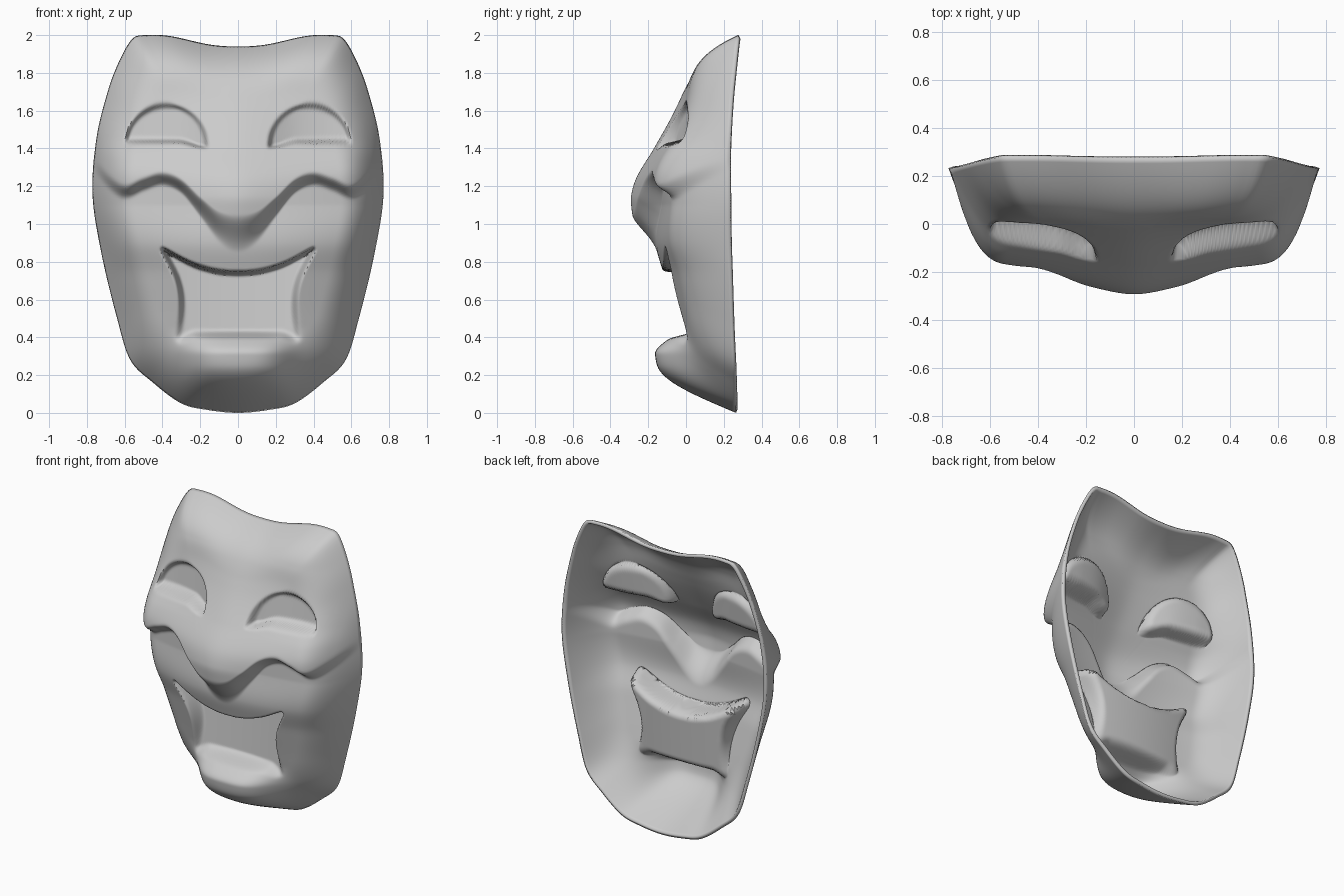
import bpy, bmesh, math
from mathutils import Vector

cube = bpy.data.objects.get("Cube")
if cube:
    bpy.data.objects.remove(cube, do_unlink=True)


def curve(points, p):
    """Smooth curve through (position, value) points, clamped at both ends."""
    if p <= points[0][0]:
        return points[0][1]
    if p >= points[-1][0]:
        return points[-1][1]
    i = next(k for k in range(len(points) - 1) if p < points[k + 1][0])

    def slope(k):
        a, b = points[max(k - 1, 0)], points[min(k + 1, len(points) - 1)]
        return (b[1] - a[1]) / (b[0] - a[0])
    (x0, y0), (x1, y1) = points[i], points[i + 1]
    h = x1 - x0
    u = (p - x0) / h
    s = u * u * (3 - 2 * u)
    return (y0 + (y1 - y0) * s + h * slope(i) * u * (1 - u) ** 2
            - h * slope(i + 1) * u * u * (1 - u))


def step(a, b, p):
    u = min(max((p - a) / (b - a), 0), 1)
    return u * u * (3 - 2 * u)


def mix(a, b, f):
    return a + (b - a) * f


# Half outline of the mask, from chin to brow
OUTLINE = [(0, 0), (.16, .015), (.3, .05), (.45, .16), (.57, .28), (.64, .5),
           (.72, .83), (.77, 1.15), (.75, 1.45), (.69, 1.7), (.63, 1.86),
           (.56, 1.98), (.49, 2), (.36, 1.995), (.15, 1.95), (0, 1.94)]
CENTER = Vector((0, 1))

# Depth profiles by height
RIM = [(0, .265), (.5, .245), (1.2, .232), (1.6, .24), (2, .278)]
NOSE = [(.9, -.26), (1.08, -.288), (1.15, -.29), (1.25, -.26), (1.4, -.17),
        (1.6, -.06), (1.75, 0), (2, .02)]
CHEEK = [(1.1, -.14), (1.25, -.15), (1.35, -.115), (1.46, -.04), (1.6, .015), (1.8, .04)]
JAW = [(0, .02), (.35, -.02), (.5, -.055), (.74, -.12), (.9, -.16), (1.1, -.14)]

# Height of the cheek fold and mouth and eye edges, by distance from the middle
FOLD = [(-.1, .985), (0, .95), (.1, .985), (.2, 1.09), (.3, 1.2), (.4, 1.24),
        (.5, 1.21), (.6, 1.17), (.68, 1.22), (.78, 1.34)]
LIP_TOP = [(-.12, .75), (0, .74), (.12, .75), (.25, .79), (.4, .87)]
LIP_SIDE = [(.36, .34), (.45, .315), (.6, .305), (.72, .33), (.86, .4)]
EYE_BACK = [(.15, -.06), (.3, 0), (.45, .03), (.6, .04)]


def depth(x, z, t):
    x = abs(x)
    soft = math.sqrt(x * x + .008) - .09
    # Brow, nose and cheeks
    upper = mix(curve(NOSE, z), curve(CHEEK, z), min(soft / .53, 1.15))
    # Upper lip and jaw
    lower = curve(JAW, z) + mix(.35, .2, step(.7, 1.1, z)) * x * x
    chin = math.exp(-(x / .27) ** 4) * step(.46, .31, z) * step(-.1, .25, z)
    lower -= .15 * chin
    # Fold under the nose and cheeks
    fold = curve(FOLD, x)
    wide = mix(.1, .04, step(0, .3, x))
    y = mix(lower, upper, step(fold - wide, fold + wide, z))
    # Rounded outer wall
    wall = max(t - .7, 0) / .3
    y = mix(curve(RIM, z), y, 1 - wall ** 2.6)
    # Eye pockets with a flat lower shelf
    arch = math.hypot((x - .38) / .215, (z - 1.42) / .21)
    eye = step(1.04, .93, arch) * step(0, .014, z - 1.43 + .03 * step(.32, .18, x))
    y = mix(y, max(y, curve(EYE_BACK, x) + .12 * (z - 1.52)), eye)
    # Mouth pocket, slightly bowed
    top, side = curve(LIP_TOP, x), curve(LIP_SIDE, z)
    mouth = (step(.01, -.01, z - top) * step(.015, -.025, x - side)
             * step(.39, .44, z + .03 * step(.22, .32, x)))
    return mix(y, max(y, .045 + .07 * (z - .4) - .25 * x * x), mouth)


def smooth_outline(count):
    pts = [Vector(p) for p in OUTLINE]
    pts += [Vector((-p.x, p.y)) for p in pts[-2:0:-1]]
    n, fine = len(pts), []
    for i in range(n):
        a, b, c, d = (pts[(i + k) % n] for k in (-1, 0, 1, 2))
        for k in range(40):
            u = k / 40
            fine.append(.5 * (2 * b + (c - a) * u + (2 * a - 5 * b + 4 * c - d) * u * u
                              + (3 * b - a - 3 * c + d) * u ** 3))
    # Even spacing by angle about the centre
    fine.sort(key=lambda p: math.atan2(p.y - CENTER.y, p.x))
    ang = [math.atan2(p.y - CENTER.y, p.x) for p in fine]
    out, j = [], 0
    for i in range(count):
        a = -math.pi + math.tau * (i + .5) / count
        while j < len(ang) - 1 and ang[j] < a:
            j += 1
        k = max(j - 1, 0)
        f = (a - ang[k]) / (ang[j] - ang[k]) if ang[j] > ang[k] else 0
        out.append(fine[k].lerp(fine[j], min(max(f, 0), 1)))
    return out


# Mask face, built as rings from the middle to the rim
SEGMENTS, RINGS = 320, 110
outline = smooth_outline(SEGMENTS)
bm = bmesh.new()
middle = bm.verts.new((0, depth(0, CENTER.y, 0), CENTER.y))
last = None
for r in range(1, RINGS + 1):
    t = r / RINGS
    ring = []
    for edge in outline:
        p = CENTER.lerp(edge, t)
        ring.append(bm.verts.new((p.x, depth(p.x, p.y, t), p.y)))
    for i in range(SEGMENTS):
        j = (i + 1) % SEGMENTS
        if last:
            bm.faces.new((last[i], ring[i], ring[j], last[j]))
        else:
            bm.faces.new((middle, ring[i], ring[j]))
    last = ring
# Soften the pocket edges a little, keeping the rim in place
inner = [v for v in bm.verts if not v.is_boundary]
bmesh.ops.smooth_vert(bm, verts=inner, factor=.4, use_axis_y=True)
mesh = bpy.data.meshes.new("mask")
bm.to_mesh(mesh)
bm.free()

mask = bpy.data.objects.new("mask", mesh)
bpy.context.collection.objects.link(mask)

# Thickness of the hollow shell
shell = mask.modifiers.new("shell", "SOLIDIFY")
shell.thickness = .022
shell.offset = -1

# Plain grey
grey = bpy.data.materials.new("plain grey")
grey.use_nodes = True
grey.diffuse_color = (.6, .6, .6, 1)
grey.node_tree.nodes["Principled BSDF"].inputs["Base Color"].default_value = (.6, .6, .6, 1)
mesh.materials.append(grey)

bpy.context.view_layer.objects.active = mask
mask.select_set(True)
bpy.ops.object.shade_smooth_by_angle(angle=math.radians(60))
